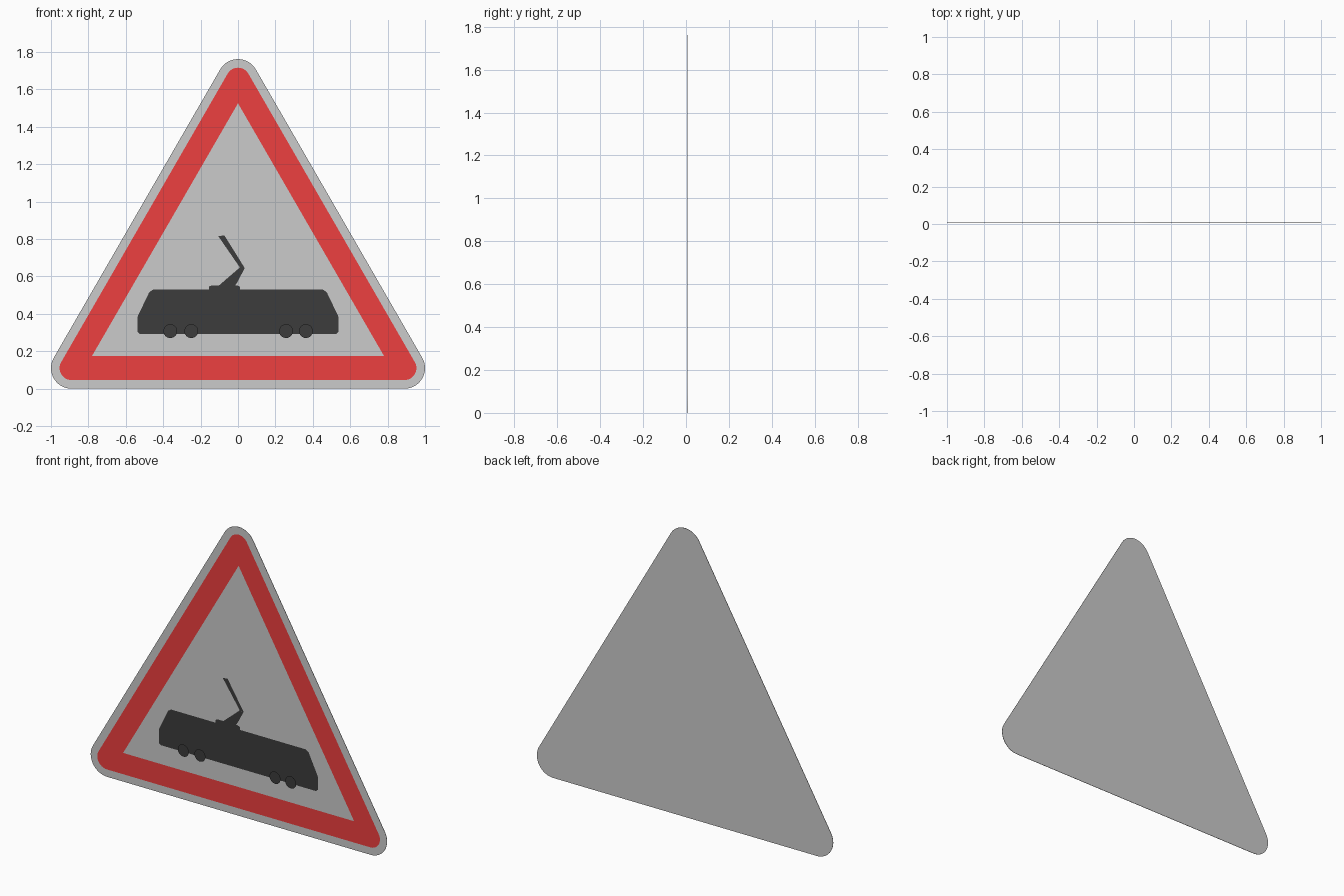
import bpy, bmesh
from math import sin, cos, pi, radians

if "Cube" in bpy.data.objects:
    bpy.data.objects.remove(bpy.data.objects["Cube"])


def material(name, rgb):
    m = bpy.data.materials.new(name)
    m.diffuse_color = (*rgb, 1)
    m.use_nodes = True
    m.node_tree.nodes["Principled BSDF"].inputs["Base Color"].default_value = m.diffuse_color
    return m


RED = material("red", (0.85, 0.05, 0.05))
BLACK = material("black", (0.045, 0.045, 0.045))


def sheet(name, outline, y, mat=None, depth=0):
    """Flat face from a counter-clockwise (x, z) outline facing -y, optionally thickened backwards."""
    bm = bmesh.new()
    face = bm.faces.new([bm.verts.new((x, y, z)) for x, z in outline])
    if depth:
        back = bmesh.ops.extrude_face_region(bm, geom=[face], use_keep_orig=True)["geom"]
        bmesh.ops.translate(bm, vec=(0, depth, 0),
                            verts=[v for v in back if isinstance(v, bmesh.types.BMVert)])
        bmesh.ops.recalc_face_normals(bm, faces=bm.faces)
    return finish(name, bm, mat)


def finish(name, bm, mat):
    me = bpy.data.meshes.new(name)
    bm.to_mesh(me)
    bm.free()
    if mat:
        me.materials.append(mat)
    ob = bpy.data.objects.new(name, me)
    bpy.context.collection.objects.link(ob)
    return ob


CORNERS = [(-0.89, 0.11, 150), (0.89, 0.11, 270), (0, 1.652, 30)]
STEPS = 16


def rounded_triangle(r):
    pts = []
    for x, z, start in CORNERS:
        for i in range(STEPS + 1):
            a = radians(start + 120 * i / STEPS)
            pts.append((x + r * cos(a), z + r * sin(a)))
    return pts


# Sign plate
sheet("sign_plate", rounded_triangle(0.11), 0.008, depth=0.002)

# Red border: rounded outside, sharp inside
bm = bmesh.new()
y = 0.006
outer = [bm.verts.new((x, y, z)) for x, z in rounded_triangle(0.064)]
inner = [bm.verts.new((x, y, z)) for x, z in [(-0.78, 0.176), (0.78, 0.176), (0, 1.526)]]
n = STEPS + 1
for c in range(3):
    for i in range(STEPS):
        bm.faces.new((outer[c * n + i], outer[c * n + i + 1], inner[c]))
    nxt = (c + 1) % 3
    bm.faces.new((outer[c * n + STEPS], outer[nxt * n], inner[nxt], inner[c]))
finish("red_border", bm, RED)

# Tram body, built as a right half and mirrored
half = [(0.525, 0.293), (0.537, 0.305), (0.537, 0.385), (0.475, 0.515), (0.455, 0.529)]
sheet("tram_body", half + [(-x, z) for x, z in reversed(half)], 0.003, BLACK)

# Current collector on the roof
sheet("collector_base", [(-0.155, 0.525), (0.01, 0.525), (0.01, 0.546), (-0.005, 0.553),
                         (-0.14, 0.553), (-0.155, 0.546)], 0.003, BLACK)
sheet("collector_lower_arm", [(-0.11, 0.545), (-0.02, 0.545), (-0.002, 0.572),
                              (0.036, 0.645), (0.01, 0.648)], 0.002, BLACK)
sheet("collector_upper_arm", [(0.01, 0.648), (0.036, 0.645), (-0.073, 0.82),
                              (-0.105, 0.815)], 0.003, BLACK)

# Doors, slightly flared at both ends
for i, cx in enumerate((-0.388, -0.076, 0.076, 0.388)):
    right = [(0.023, 0.358), (0.023, 0.37), (0.015, 0.382), (0.015, 0.48),
             (0.021, 0.492), (0.021, 0.504)]
    pts = right + [(-x, z) for x, z in reversed(right)]
    sheet(f"door_{i + 1}", [(cx + x, z) for x, z in pts], 0, BLACK)

# Wheels
for i, cx in enumerate((-0.362, -0.25, 0.257, 0.363)):
    sheet(f"wheel_{i + 1}", [(cx + 0.037 * cos(2 * pi * k / 32), 0.308 + 0.037 * sin(2 * pi * k / 32))
                             for k in range(32)], -0.01, BLACK)
